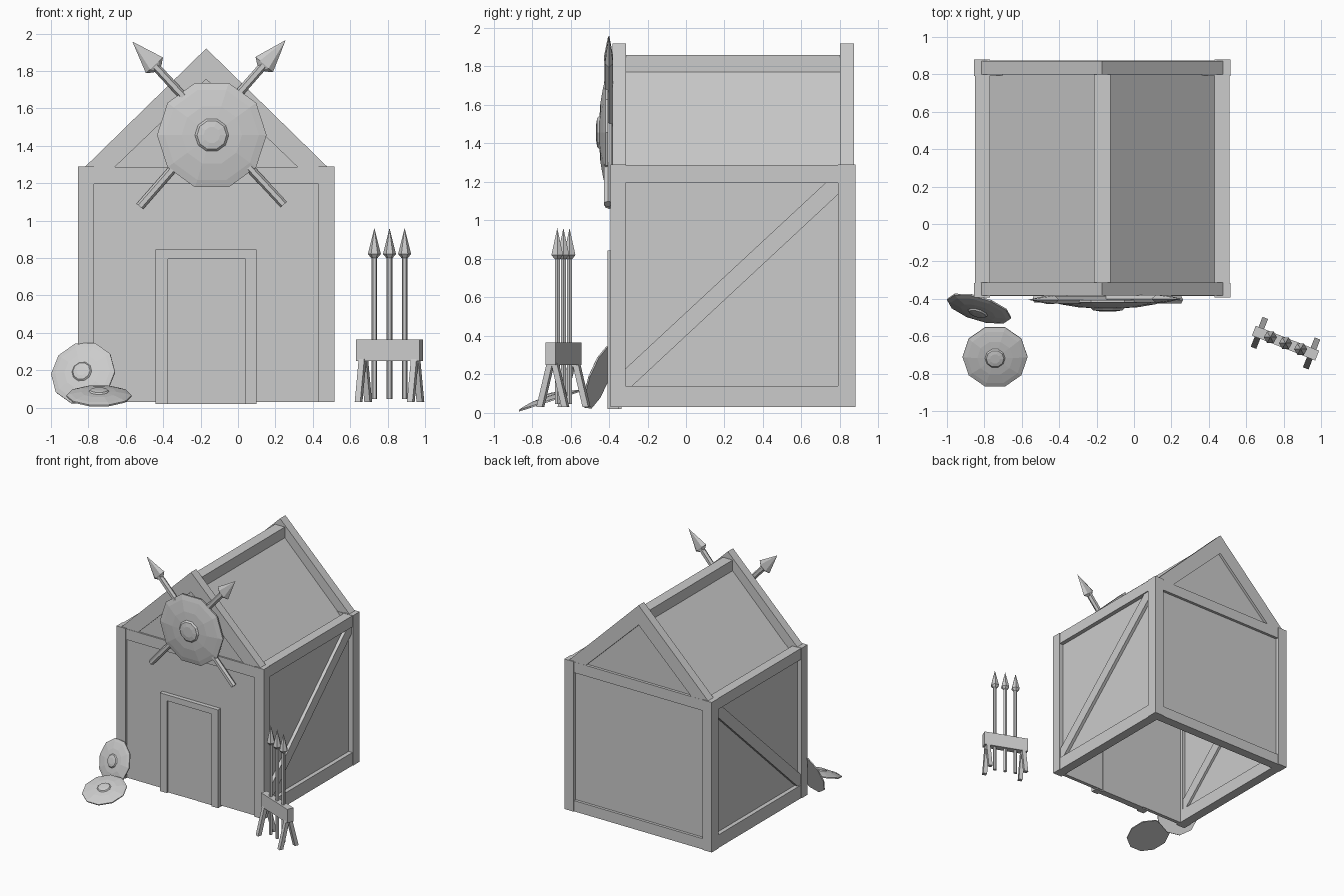
import bpy, bmesh, math
from mathutils import Vector, Matrix

if "Cube" in bpy.data.objects:
    bpy.data.objects.remove(bpy.data.objects["Cube"])

CX = -0.17  # centre line of the hut


def finish(name, bm):
    bmesh.ops.recalc_face_normals(bm, faces=bm.faces)
    me = bpy.data.meshes.new(name)
    bm.to_mesh(me)
    bm.free()
    ob = bpy.data.objects.new(name, me)
    bpy.context.collection.objects.link(ob)
    return ob


def box(name, x0, x1, y0, y1, z0, z1):
    bm = bmesh.new()
    m = Matrix.Translation(((x0 + x1) / 2, (y0 + y1) / 2, (z0 + z1) / 2))
    bmesh.ops.create_cube(bm, size=1, matrix=m @ Matrix.Diagonal((x1 - x0, y1 - y0, z1 - z0, 1)))
    return finish(name, bm)


def prism(name, pts, a, b, axis):
    """Extrude a flat outline along x or y from a to b."""
    bm = bmesh.new()
    at = (lambda u, v, d: (d, u, v)) if axis == 'x' else (lambda u, v, d: (u, d, v))
    face = bm.faces.new([bm.verts.new(at(u, v, a)) for u, v in pts])
    ext = bmesh.ops.extrude_face_region(bm, geom=[face])
    moved = [g for g in ext['geom'] if isinstance(g, bmesh.types.BMVert)]
    bmesh.ops.translate(bm, verts=moved, vec=Vector(at(0, 0, b - a)))
    if not any(f.verts[0].co == Vector(at(*pts[0], a)) and len(f.verts) == len(pts) for f in bm.faces):
        ring = [v for v in bm.verts if v not in moved]
        bmesh.ops.contextual_create(bm, geom=ring)
    return finish(name, bm)


def lathe(name, profile, n, matrix):
    """Closed turned shape about local z from (radius, height) points."""
    bm = bmesh.new()
    rings = []
    for r, h in profile:
        if r == 0:
            rings.append([bm.verts.new((0, 0, h))] * n)
        else:
            rings.append([bm.verts.new((r * math.cos(2 * math.pi * i / n),
                                        r * math.sin(2 * math.pi * i / n), h)) for i in range(n)])
    for p, q in zip(rings, rings[1:]):
        for i in range(n):
            j = (i + 1) % n
            bm.faces.new(list(dict.fromkeys((p[i], p[j], q[j], q[i]))))
    bm.transform(matrix)
    return finish(name, bm)


def frame(loc, normal, side):
    """Matrix with local z along normal and local x close to side."""
    z = Vector(normal).normalized()
    y = z.cross(Vector(side)).normalized()
    x = y.cross(z)
    return Matrix.Translation(loc) @ Matrix((x, y, z)).transposed().to_4x4()


def shield(name, loc, normal, side, r, depth):
    prof = [(0, -.1), (.85, -.1), (1, -.1), (1, .12), (.86, .32), (.55, .6),
            (.31, .68), (.27, .9), (.15, 1), (0, 1)]
    lathe(name, [(a * r, h * depth) for a, h in prof], 10, frame(loc, normal, side))


def spear(name, butt, tip, shaft_r, head_r, head_len, flat=1.0):
    butt, tip = Vector(butt), Vector(tip)
    d = tip - butt
    length = d.length
    side = Vector((d.z, 0, -d.x)) if d.z else Vector((1, 0, 0))
    m = frame(butt, d, side)
    lathe(name + "_shaft", [(0, 0), (shaft_r, 0), (shaft_r, length - head_len * .9),
                            (0, length - head_len * .9)], 6, m)
    h = length - head_len
    lathe(name + "_head", [(0, h), (shaft_r * 1.15, h), (head_r, h + head_len * .13),
                           (0, length)], 6, m @ Matrix.Diagonal((1, flat, 1, 1)))


# side frames: posts, beams, brace and wall, mirrored about the hut centre
for s, tag in ((-1, "left"), (1, "right")):
    def span(a, b):
        return sorted((CX + s * a, CX + s * b))
    box(tag + "_front_post", *span(.6, .685), -.392, -.315, .03, 1.29)
    box(tag + "_back_post", *span(.6, .685), .79, .88, .03, 1.29)
    box(tag + "_top_beam", *span(.6, .68), -.32, .8, 1.195, 1.288)
    box(tag + "_bottom_beam", *span(.6, .68), -.32, .8, .03, .14)
    box(tag + "_wall", *span(.625, .645), -.32, .8, .1, 1.24)
    prism(tag + "_brace", [(-.32, .13), (-.29, .13), (.79, 1.135), (.79, 1.2), (.73, 1.2), (-.32, .225)],
          *span(.605, .672), 'x')
    # roof slope
    prism(tag + "_roof_panel", [(CX, 1.815), (CX + s * .61, 1.21), (CX + s * .61, 1.18), (CX, 1.775)],
          -.33, .82, 'y')
    # gable rafters
    for y0, y1, end in ((-.382, -.312, "front"), (.8, .872, "back")):
        prism(f"{tag}_{end}_rafter", [(CX, 1.92), (CX + s * .65, 1.285), (CX + s * .49, 1.285), (CX, 1.755)],
              y0, y1, 'y')

# ridge and end walls
box("ridge_beam", CX - .045, CX + .045, -.32, .81, 1.77, 1.86)
x0, x1 = CX - .61, CX + .61
for y0, y1, w0, w1, end in ((-.385, -.315, -.372, -.342, "front"), (.795, .873, .825, .85, "back")):
    box(end + "_top_beam", x0, x1, y0, y1, 1.195, 1.285)
    box(end + "_wall", x0, x1, w0, w1, .03, 1.24)
    prism(end + "_gable", [(CX - .55, 1.25), (CX + .55, 1.25), (CX, 1.8)], w0, w1, 'y')
box("back_bottom_beam", x0, x1, .795, .873, .03, .12)

# door
box("door_jamb_left", -.44, -.375, -.408, -.35, .02, .845)
box("door_jamb_right", .04, .1, -.408, -.35, .02, .845)
box("door_lintel", -.376, .041, -.408, -.35, .795, .845)
for i in range(3):
    box(f"door_plank_{i}", -.376 + i * .139, -.237 + i * .139, -.392 + .002 * (i % 2), -.335, .02, .8)

# crossed spears and shield over the door
spear("wall_spear_a", (-.525, -.4, 1.075), (.255, -.4, 1.965), .023, .062, .2, .4)
spear("wall_spear_b", (.245, -.405, 1.085), (-.565, -.405, 1.957), .023, .062, .2, .4)
shield("wall_shield", (-.14, -.412, 1.457), (0, -1, 0), (1, 0, 0), .293, .055)

# loose shields by the corner
shield("ground_shield", (-.743, -.71, .062), (0, -.31, .95), (1, 0, 0), .174, .038)
shield("leaning_shield", (-.828, -.452, .184), (-.27, -.88, .34), (1, -.2, 0), .178, .038)

# spear rack, turned towards the door
ang = math.radians(-21.5)
u = Vector((math.cos(ang), math.sin(ang), 0))
v = Vector((-u.y, u.x, 0))
mid = Vector((.81, -.637, 0))
turn = Matrix.Translation(mid) @ Matrix.Rotation(ang, 4, 'Z')
box("rack_bar", -.182, .182, -.028, .028, .25, .365).matrix_world = turn
for i in (-1, 0, 1):
    p = mid + u * i * .087
    spear(f"rack_spear_{i + 1}", p + Vector((0, 0, .045)), p + Vector((0, 0, .96)), .015, .035, .16)
for i in (-1, 1):
    for j in (-1, 1):
        t, f = j * .012, j * .07
        prism("rack_leg", [(t - .016, .26), (t + .016, .26), (f + .016, .03), (f - .016, .03)],
              i * .15 - .016, i * .15 + .016, 'x').matrix_world = turn
